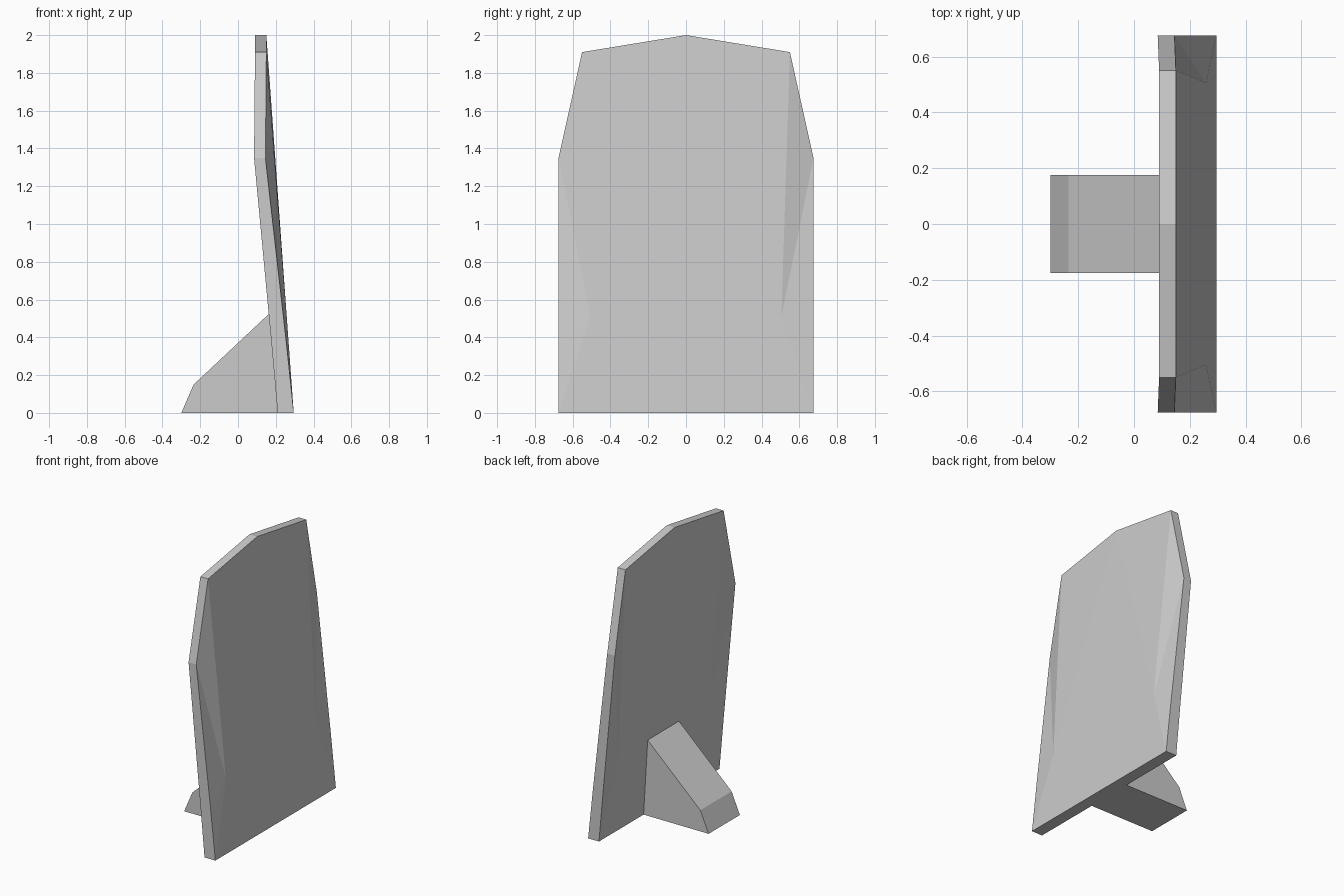
import bpy
import bmesh

cube = bpy.data.objects.get("Cube")
if cube:
    bpy.data.objects.remove(cube, do_unlink=True)

# Single plain material
grey = bpy.data.materials.new("plain_grey")
grey.use_nodes = True
colour = (0.6, 0.6, 0.6, 1)
grey.diffuse_color = colour
grey.node_tree.nodes["Principled BSDF"].inputs["Base Color"].default_value = colour


def finish(bm, name):
    bmesh.ops.recalc_face_normals(bm, faces=bm.faces)
    mesh = bpy.data.meshes.new(name)
    bm.to_mesh(mesh)
    bm.free()
    mesh.materials.append(grey)
    obj = bpy.data.objects.new(name, mesh)
    bpy.context.collection.objects.link(obj)
    return obj


# Leaning panel: one half as (front x, back x, y, z), with swept-back corners
points = {
    "peak": (0.15, 0.09, 0, 2),
    "shoulder": (0.15, 0.09, 0.55, 1.91),
    "corner": (0.145, 0.085, 0.675, 1.35),
    "side": (0.256, 0.177, 0.675, 0.37),
    "foot": (0.295, 0.21, 0.675, 0),
    "base": (0.295, 0.21, 0.5, 0),
    "middle": (0.295, 0.21, 0, 0),
    "fold": (0.258, 0.179, 0.505, 0.51),
}
patches = ["peak middle base fold", "peak fold shoulder", "shoulder fold corner",
           "corner fold side", "fold base foot", "fold foot side"]

bm = bmesh.new()
front = {k: bm.verts.new((f, y, z)) for k, (f, b, y, z) in points.items()}
back = {k: bm.verts.new((b, y, z)) for k, (f, b, y, z) in points.items()}
for patch in patches:
    names = patch.split()
    bm.faces.new([front[n] for n in names])
    bm.faces.new([back[n] for n in reversed(names)])

# Rim around the outline
outline = "peak shoulder corner side foot base middle".split()
for a, b in zip(outline, outline[1:]):
    bm.faces.new((front[a], front[b], back[b], back[a]))

# Mirror the other half and weld the centre
bmesh.ops.mirror(bm, geom=bm.verts[:] + bm.edges[:] + bm.faces[:],
                 axis='Y', merge_dist=0.0001)
bmesh.ops.remove_doubles(bm, verts=bm.verts, dist=0.0001)
finish(bm, "leaning_panel")

# Wedge support, extruded from its side profile and sunk into the panel
profile = [(-0.3, 0), (-0.235, 0.15), (0.2, 0.558), (0.25, 0)]
bm = bmesh.new()
face = bm.faces.new([bm.verts.new((x, -0.175, z)) for x, z in profile])
grown = bmesh.ops.extrude_face_region(bm, geom=[face])["geom"]
for v in grown:
    if isinstance(v, bmesh.types.BMVert):
        v.co.y = 0.175
if not any(f for f in bm.faces if all(v.co.y < 0 for v in f.verts)):
    bm.faces.new([v for v in face.verts])
finish(bm, "rear_support")
